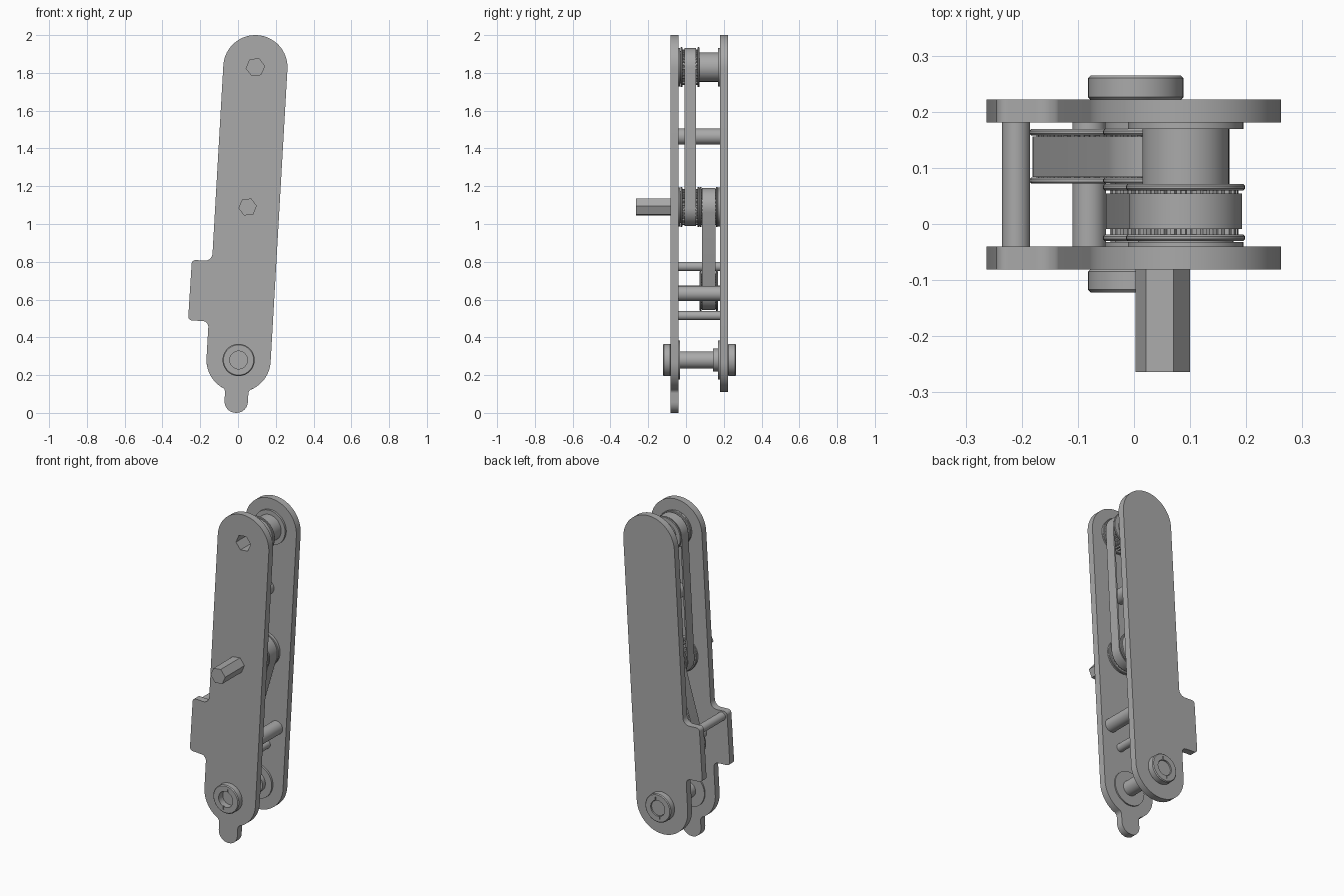
import bpy, bmesh
from math import sin, cos, pi, atan2, hypot, radians, tan
from mathutils import Vector, Matrix

cube = bpy.data.objects.get("Cube")
if cube:
    bpy.data.objects.remove(cube, do_unlink=True)

grey = bpy.data.materials.new("metal grey")
grey.use_nodes = True
GREY = (0.4, 0.4, 0.4, 1)
grey.diffuse_color = GREY
grey.node_tree.nodes["Principled BSDF"].inputs["Base Color"].default_value = GREY

# Shaft centres as (x, z)
PIVOT, IDLER = Vector((0.003, 0.28)), Vector((-0.08, 0.645))
MID, TOP = Vector((0.051, 1.09)), Vector((0.092, 1.83))
LENGTH = (TOP - PIVOT).length
TILT = atan2(TOP.x - PIVOT.x, TOP.y - PIVOT.y)
parts = []


def finish(name, bm):
    bmesh.ops.remove_doubles(bm, verts=bm.verts, dist=1e-5)
    bmesh.ops.recalc_face_normals(bm, faces=bm.faces)
    mesh = bpy.data.meshes.new(name)
    bm.to_mesh(mesh)
    bm.free()
    mesh.materials.append(grey)
    ob = bpy.data.objects.new(name, mesh)
    bpy.context.collection.objects.link(ob)
    parts.append(ob)
    return ob


def prism(name, outline, y0, y1):
    """Extrude an (x, z) outline along y."""
    bm = bmesh.new()
    face = bm.faces.new([bm.verts.new((x, y0, z)) for x, z in outline])
    new = bmesh.ops.extrude_face_region(bm, geom=[face])["geom"]
    verts = [v for v in new if isinstance(v, bmesh.types.BMVert)]
    bmesh.ops.translate(bm, verts=verts, vec=(0, y1 - y0, 0))
    return finish(name, bm)


def lathe(name, centre, profile, steps=48):
    """Spin a closed (radius, y) profile about a y axis through centre."""
    bm = bmesh.new()
    verts = [bm.verts.new((r, y, 0)) for r, y in profile]
    edges = [bm.edges.new((verts[i - 1], v)) for i, v in enumerate(verts)
             if verts[i - 1].co.x + v.co.x > 0]
    bmesh.ops.spin(bm, geom=verts + edges, cent=(0, 0, 0), axis=(0, 1, 0),
                   angle=2 * pi, steps=steps)
    bmesh.ops.translate(bm, verts=bm.verts, vec=(centre[0], 0, centre[1]))
    return finish(name, bm)


def rod(name, centre, radius, y0, y1, bevel=0.0):
    b = bevel
    profile = [(0, y0), (radius - b, y0), (radius, y0 + b),
               (radius, y1 - b), (radius - b, y1), (0, y1)]
    if not b:
        profile = [(0, y0), (radius, y0), (radius, y1), (0, y1)]
    return lathe(name, centre, profile)


def hexagon(centre, radius):
    return [(centre[0] + radius * cos(radians(7 + 60 * i)),
             centre[1] + radius * sin(radians(7 + 60 * i))) for i in range(6)]


def cut(obs, cutter):
    """Subtract the cutter from each object and discard it."""
    parts.remove(cutter)
    cutter.hide_render = True
    for ob in obs:
        mod = ob.modifiers.new("cut", 'BOOLEAN')
        mod.operation, mod.object, mod.solver = 'DIFFERENCE', cutter, 'EXACT'
        bpy.context.view_layer.objects.active = ob
        bpy.ops.object.modifier_apply(modifier=mod.name)
    bpy.data.objects.remove(cutter, do_unlink=True)


def fillet(corners, steps=8):
    """Round every (x, z, radius) corner of a polygon."""
    out = []
    for i, (x, z, r) in enumerate(corners):
        p = Vector((x, z))
        if r == 0:
            out.append(p)
            continue
        a = (Vector(corners[i - 1][:2]) - p).normalized()
        b = (Vector(corners[(i + 1) % len(corners)][:2]) - p).normalized()
        half = a.angle(b) / 2
        mid = p + (a + b).normalized() * r / sin(half)
        s, e = p + a * r / tan(half) - mid, p + b * r / tan(half) - mid
        sweep = s.angle_signed(e)
        for k in range(steps + 1):
            out.append(mid + Matrix.Rotation(-sweep * k / steps, 2) @ s)
    return out


def plate_outline(tongue):
    """Long rounded link with a side tab, optionally with a bottom tongue."""
    R, w = 0.17, 0.062

    def arc(cz, a0, a1, n):
        return [(R * cos(radians(a0 + (a1 - a0) * k / n)),
                 cz + R * sin(radians(a0 + (a1 - a0) * k / n)), 0) for k in range(n + 1)]
    pts = arc(LENGTH, 0, 180, 32)
    pts += [(-R, 0.515, 0.04), (-0.277, 0.515, 0.02),
            (-0.279, 0.195, 0.02), (-R, 0.195, 0.03)]
    if tongue:
        pts += arc(0, 180, 238, 12)
        pts += [(-w, -0.158, 0.025), (-w, -0.28, 0.06),
                (w, -0.28, 0.06), (w, -0.158, 0.025)]
        pts += arc(0, 302, 360, 12)
    else:
        pts += arc(0, 180, 360, 32)
    c, s = cos(TILT), sin(TILT)
    return [(PIVOT.x + v * c + u * s, PIVOT.y - v * s + u * c) for v, u in fillet(pts)]


def pulley(name, centre, y0, y1):
    """Toothed wheel between two thin flanges."""
    teeth, outline = 30, []
    for i in range(teeth):
        for f, r in ((0, 0.086), (0.4, 0.086), (0.5, 0.094), (0.9, 0.094)):
            a = 2 * pi * (i + f) / teeth
            outline.append((centre.x + r * cos(a), centre.y + r * sin(a)))
    t = 0.011
    return [prism(name + "_teeth", outline, y0 + t, y1 - t),
            rod(name + "_front_flange", centre, 0.106, y0, y0 + t, 0.003),
            rod(name + "_back_flange", centre, 0.106, y1 - t, y1, 0.003)]


def belt(name, a, b, y0, y1):
    """Flat closed band around two equal wheels."""
    base = atan2(b.y - a.y, b.x - a.x)
    n = 24
    angles = [(a, base + pi / 2 + pi * k / n) for k in range(n + 1)]
    angles += [(b, base - pi / 2 + pi * k / n) for k in range(n + 1)]
    bm = bmesh.new()
    rings = [[bm.verts.new((c.x + r * cos(t), y, c.y + r * sin(t))) for c, t in angles]
             for r, y in ((0.092, y0), (0.101, y0), (0.101, y1), (0.092, y1))]
    for j in range(4):
        p, q = rings[j - 1], rings[j]
        for i in range(len(p)):
            bm.faces.new((p[i - 1], p[i], q[i], q[i - 1]))
    return finish(name, bm)


# Side plates
front_plate = prism("front_plate", plate_outline(True), -0.081, -0.04)
back_plate = prism("back_plate", plate_outline(False), 0.181, 0.222)

# Bearing flanges against the inside of each plate
bearings = {}
for label, centre in (("pivot", PIVOT), ("middle", MID), ("top", TOP)):
    bearings[label] = rod(label + "_front_bearing", centre, 0.103, -0.041, -0.032)
    rod(label + "_back_bearing", centre, 0.103, 0.169, 0.182)

# Pulleys, hubs and belts
top_wheel = pulley("top_pulley", TOP, -0.03, 0.071)
pulley("middle_front_pulley", MID, -0.03, 0.071)
pulley("middle_back_pulley", MID, 0.072, 0.169)
pulley("idler_pulley", IDLER, 0.072, 0.169)
top_hub = rod("top_hub", TOP, 0.085, -0.035, -0.028)
rod("middle_hub", MID, 0.085, -0.035, 0.17)
rod("top_spacer", TOP, 0.077, 0.07, 0.17)
belt("upper_belt", TOP, MID, -0.009, 0.054)
belt("lower_belt", MID, IDLER, 0.084, 0.156)

# Hexagonal drive shaft and hexagonal socket
prism("hex_drive_shaft", hexagon(MID, 0.049), -0.264, 0.18)
cut([front_plate, bearings["top"], top_hub] + top_wheel,
    prism("socket_cutter", hexagon(TOP, 0.049), -0.2, 0.07))

# Cross pins between the plates
for name, x, z, r in (("tab_pin", -0.21, 0.775, 0.025), ("lower_pin", 0.065, 0.515, 0.024),
                      ("guide_post", 0.13, 0.632, 0.04), ("upper_post", 0.07, 1.463, 0.043),
                      ("idler_shaft", IDLER.x, IDLER.y, 0.03)):
    rod(name, (x, z), r, -0.045, 0.185)

# Pivot shaft, its shoulder and the slotted end collars
rod("pivot_shaft", PIVOT, 0.045, -0.085, 0.258)
rod("pivot_shoulder", PIVOT, 0.061, 0.142, 0.17)
for name, y0, y1 in (("front_collar", -0.122, -0.08), ("back_collar", 0.221, 0.265)):
    b = 0.005
    collar = lathe(name, PIVOT, [(0.047, y0), (0.085 - b, y0), (0.085, y0 + b),
                                 (0.085, y1 - b), (0.085 - b, y1), (0.047, y1)])
    for side in (-1, 1):
        x, z = PIVOT.x + side * 0.014, PIVOT.y + side * 0.052
        slit = [(x - 0.003, z - 0.012), (x + 0.003, z - 0.012),
                (x + 0.003, z + 0.012), (x - 0.003, z + 0.012)]
        y = y0 if y0 < 0 else y1
        cut([collar], prism("slit_cutter", slit, y - 0.006, y + 0.006))

# Smooth round surfaces while keeping the edges crisp
bpy.ops.object.select_all(action='DESELECT')
for ob in parts:
    ob.select_set(True)
bpy.context.view_layer.objects.active = parts[0]
bpy.ops.object.shade_smooth_by_angle(angle=radians(30))
